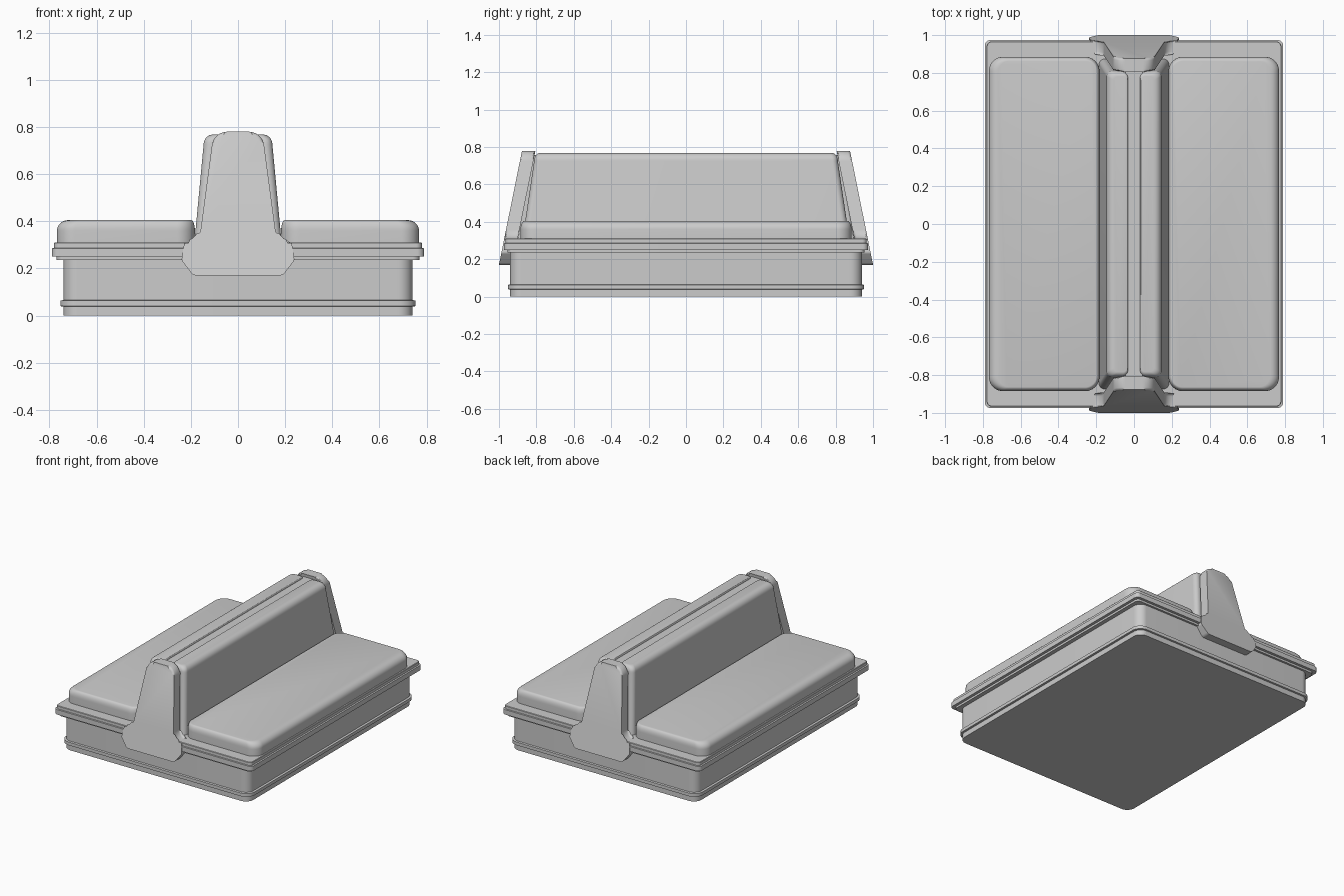
import bpy, bmesh, math
from mathutils import Vector

if "Cube" in bpy.data.objects:
    bpy.data.objects.remove(bpy.data.objects["Cube"])


def round_poly(pts, n=8):
    """Outline of 2D points (x, y, radius) with every corner filleted."""
    out = []
    for i, (x, y, r) in enumerate(pts):
        p = Vector((x, y))
        u = (Vector(pts[i - 1][:2]) - p).normalized()
        v = (Vector(pts[(i + 1) % len(pts)][:2]) - p).normalized()
        half = u.angle(v) / 2
        c = p + (u + v).normalized() * r / math.sin(half)
        t = r / math.tan(half)
        a, b = p + u * t - c, p + v * t - c
        for k in range(n + 1):
            out.append(c + a.lerp(b, k / n).normalized() * r)
    return out


def finish(bm, name):
    bmesh.ops.recalc_face_normals(bm, faces=bm.faces)
    me = bpy.data.meshes.new(name)
    bm.to_mesh(me)
    bm.free()
    ob = bpy.data.objects.new(name, me)
    bpy.context.collection.objects.link(ob)
    bpy.ops.object.select_all(action='DESELECT')
    ob.select_set(True)
    bpy.context.view_layer.objects.active = ob
    bpy.ops.object.shade_smooth_by_angle(angle=math.radians(32))
    return ob


def skin(bm, rings):
    """Bridge equal rings of points and cap both ends; return the end rings."""
    vs = [[bm.verts.new(p) for p in ring] for ring in rings]
    n = len(vs[0])
    for a, b in zip(vs, vs[1:]):
        for i in range(n):
            j = (i + 1) % n
            bm.faces.new((a[i], a[j], b[j], b[i]))
    return bm.faces.new(vs[0]), bm.faces.new(vs[-1])


def loft(name, levels):
    """Stack of rounded rectangles: (x0, x1, half_y, z, radius)."""
    rings = []
    for x0, x1, y, z, r in levels:
        o = round_poly([(x0, -y, r), (x1, -y, r), (x1, y, r), (x0, y, r)])
        rings.append([(p.x, p.y, z) for p in o])
    bm = bmesh.new()
    skin(bm, rings)
    return finish(bm, name)


def centred(name, levels):
    return loft(name, [(-x, x, y, z, r) for x, y, z, r in levels])


# Plinth with skirting band
centred("base", [
    (0.74, 0.94, 0, .06), (0.74, 0.94, .038, .06),
    (0.754, 0.952, .04, .07), (0.754, 0.952, .063, .07),
    (0.74, 0.94, .066, .06), (0.74, 0.94, .27, .06)])

# Stepped tray under the seats
centred("tray_rim", [
    (0.77, 0.955, .235, .03), (0.77, 0.955, .25, .03),
    (0.79, 0.974, .25, .03), (0.79, 0.974, .285, .03),
    (0.78, 0.966, .287, .025), (0.78, 0.966, .307, .025),
    (0.777, 0.963, .31, .022)])

# Core between the two back cushions
centred("back_core", [(0.045, 0.90, .3, .01), (0.045, 0.82, .757, .01)])

for side, s in (("left", -1), ("right", 1)):
    def sided(name, levels):
        loft(f"{name}_{side}", [(*sorted((s * a, s * b)), y, z, r)
                                for a, b, y, z, r in levels])

    # Seat cushion, rounded more on its outer edge
    seat = [(0.183, 0.768, 0.885, .30, .075)]
    for k in range(8):
        t = k / 7 * math.pi / 2
        c = 1 - math.cos(t)
        seat.append((0.183 + .015 * c, 0.768 - .048 * c, 0.885 - .022 * c,
                     .36 + .045 * math.sin(t), .075 - .015 * c))
    sided("seat", seat)

    # Leaning back cushion with rounded top
    back = [(0.03, 0.186, 0.875, .30, .03)]
    for k in range(8):
        t = k / 7 * math.pi / 2
        c = 1 - math.cos(t)
        back.append((0.03 + .006 * c, 0.146 - .04 * c, 0.812 - .03 * c,
                     .725 + .043 * math.sin(t), .03 - .008 * c))
    sided("back_cushion", back)

# Sloping end panels, flared where they meet the tray
half = [(0.103, .78, .065), (0.166, .308, .06), (0.228, .308, .004),
        (0.24, .235, .02), (0.19, .17, .03)]
outline = round_poly(half + [(-x, z, r) for x, z, r in reversed(half)])
for name, s in (("end_panel_front", -1), ("end_panel_back", 1)):
    bm = bmesh.new()
    rings = [[(p.x, s * (y + (.78 - p.y) * .202), p.y) for p in outline]
             for y in (0.805, 0.877)]
    caps = skin(bm, rings)
    bmesh.ops.bevel(bm, geom=list({e for f in caps for e in f.edges}),
                    offset=.013, segments=3, profile=.5, affect='EDGES',
                    clamp_overlap=False)
    finish(bm, name)
